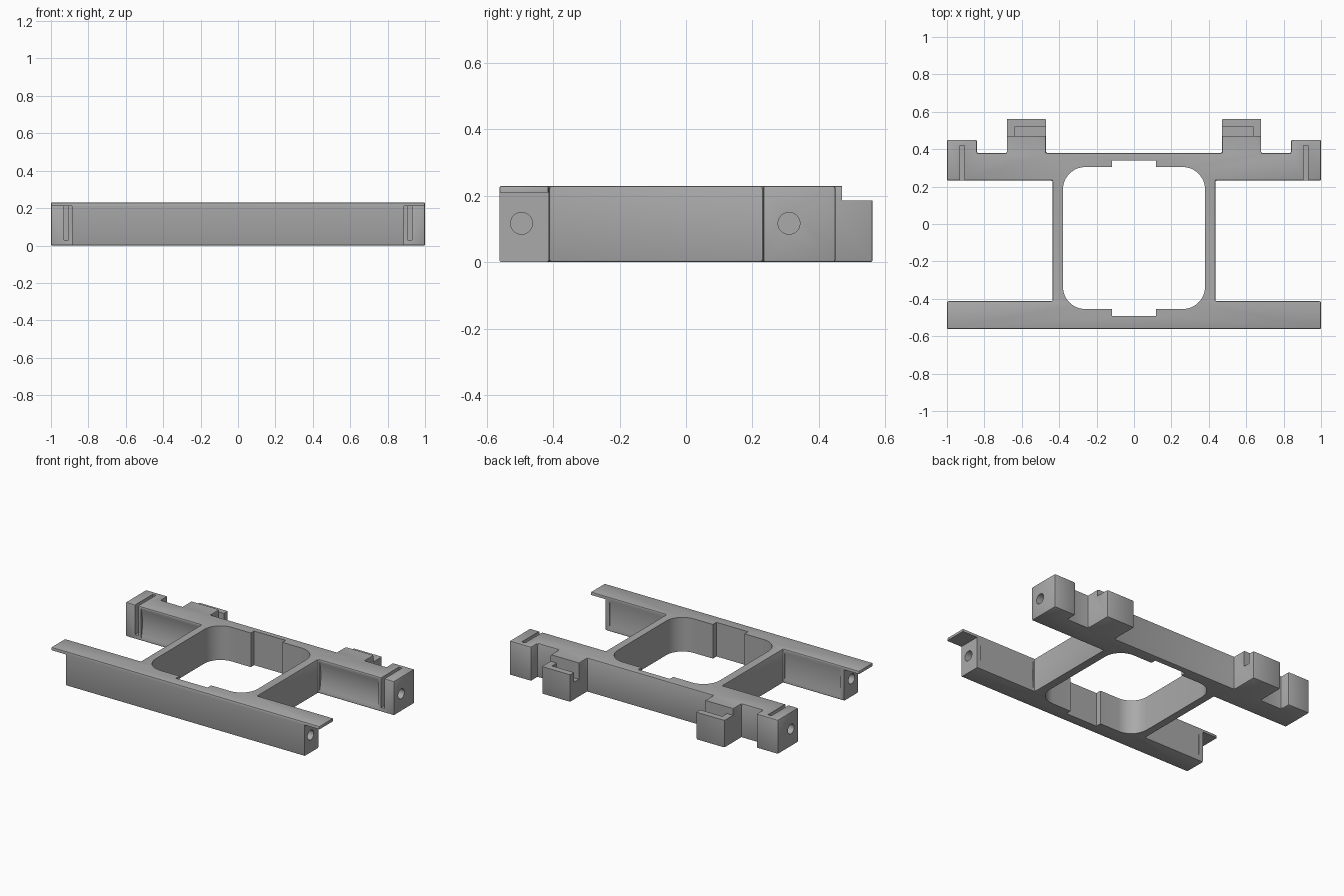
import bpy, bmesh, math

if "Cube" in bpy.data.objects:
    bpy.data.objects.remove(bpy.data.objects["Cube"])

grey = bpy.data.materials.new("plain grey")
grey.diffuse_color = (0.4, 0.4, 0.4, 1)
grey.use_nodes = True
grey.node_tree.nodes["Principled BSDF"].inputs["Base Color"].default_value = grey.diffuse_color


def prism(name, pts, lo, hi, axis="z"):
    """Extrude a closed 2D profile along z (xy points) or x (yz points)."""
    place = (lambda p, h: (p[0], p[1], h)) if axis == "z" else (lambda p, h: (h, p[0], p[1]))
    bm = bmesh.new()
    a = [bm.verts.new(place(p, lo)) for p in pts]
    b = [bm.verts.new(place(p, hi)) for p in pts]
    bm.faces.new(a)
    bm.faces.new(b)
    for i in range(len(pts)):
        j = (i + 1) % len(pts)
        bm.faces.new((a[i], a[j], b[j], b[i]))
    bmesh.ops.recalc_face_normals(bm, faces=bm.faces)
    me = bpy.data.meshes.new(name)
    bm.to_mesh(me)
    bm.free()
    ob = bpy.data.objects.new(name, me)
    bpy.context.collection.objects.link(ob)
    return ob


def rect(x0, x1, y0, y1):
    return [(x0, y0), (x1, y0), (x1, y1), (x0, y1)]


def apply(ob, mod):
    bpy.context.view_layer.objects.active = ob
    bpy.ops.object.modifier_apply(modifier=mod.name)


def cut(pts, lo, hi, axis="z"):
    cutter = prism("cutter", pts, lo, hi, axis)
    cutter.hide_render = True
    m = frame.modifiers.new("cut", "BOOLEAN")
    m.operation, m.solver, m.object = "DIFFERENCE", "EXACT", cutter
    apply(frame, m)
    bpy.data.objects.remove(cutter)


def cut_box(s, x0, x1, y0, y1, z0, z1):
    a, b = sorted((s * x0, s * x1))
    cut(rect(a, b, y0, y1), z0, z1)


def cut_along_x(s, pts, x0, x1):
    a, b = sorted((s * x0, s * x1))
    cut(pts, a, b, "x")


# main frame: two cross bars, two arms, end blocks and clips
half = [(1, -.562), (1, -.413), (.435, -.413), (.435, .232), (1, .232), (1, .45),
        (.84, .45), (.84, .38), (.68, .38), (.68, .562), (.47, .562), (.47, .38)]
outline = half + [(-x, y) for x, y in reversed(half)]
frame = prism("mounting_frame", outline, 0, .23)
bev = frame.modifiers.new("soft edges", "BEVEL")
bev.width, bev.segments, bev.limit_method = .007, 2, "ANGLE"
apply(frame, bev)

# central rounded opening with a notch in the front and back walls
r, opening = .12, []
for cx, cy, start in ((.26, .185, 0), (-.26, .185, 90), (-.26, -.335, 180), (.26, -.335, 270)):
    for k in range(9):
        t = math.radians(start + k * 90 / 8)
        opening.append((cx + r * math.cos(t), cy + r * math.sin(t)))
cut(opening, -.1, .4)
cut(rect(-.118, .118, .25, .34), -.1, .4)
cut(rect(-.118, .118, -.493, -.4), -.1, .4)


def hollow(y, depth, away):
    """Shallow curved profile sunk into a bar wall."""
    arc = [(y + depth * (1 - (k / 6) ** 2), .115 + .104 * k / 6) for k in range(-6, 7)]
    return arc + [(y + away, .219), (y + away, .011)]


def circle(y, z, rad):
    return [(y + rad * math.cos(i * math.pi / 14), z + rad * math.sin(i * math.pi / 14))
            for i in range(28)]


for s in (1, -1):
    # front bar ends short, leaving the thin top flange
    cut_box(s, .888, 1.1, -.7, -.3, -.1, .21)
    # concave inner walls of both bars
    cut_along_x(s, hollow(.232, .015, -.03), .445, .885)
    cut_along_x(s, hollow(-.413, -.008, .03), .445, .86)
    # clip step and hook groove
    cut_box(s, .4, .75, .47, .7, .185, .4)
    cut_box(s, .4, .635, .47, .52, .12, .4)
    # narrow slot in each back end block
    cut_box(s, .905, .93, .1, .42, .03, .4)
    # screw holes in the bar ends
    cut_along_x(s, circle(.31, .117, .033), .75, 1.1)
    cut_along_x(s, circle(-.495, .117, .033), .65, 1.1)

frame.data.materials.clear()
frame.data.materials.append(grey)
for p in frame.data.polygons:
    p.material_index = 0
bpy.ops.object.select_all(action="DESELECT")
frame.select_set(True)
bpy.context.view_layer.objects.active = frame
bpy.ops.object.shade_smooth_by_angle(angle=math.radians(30))
